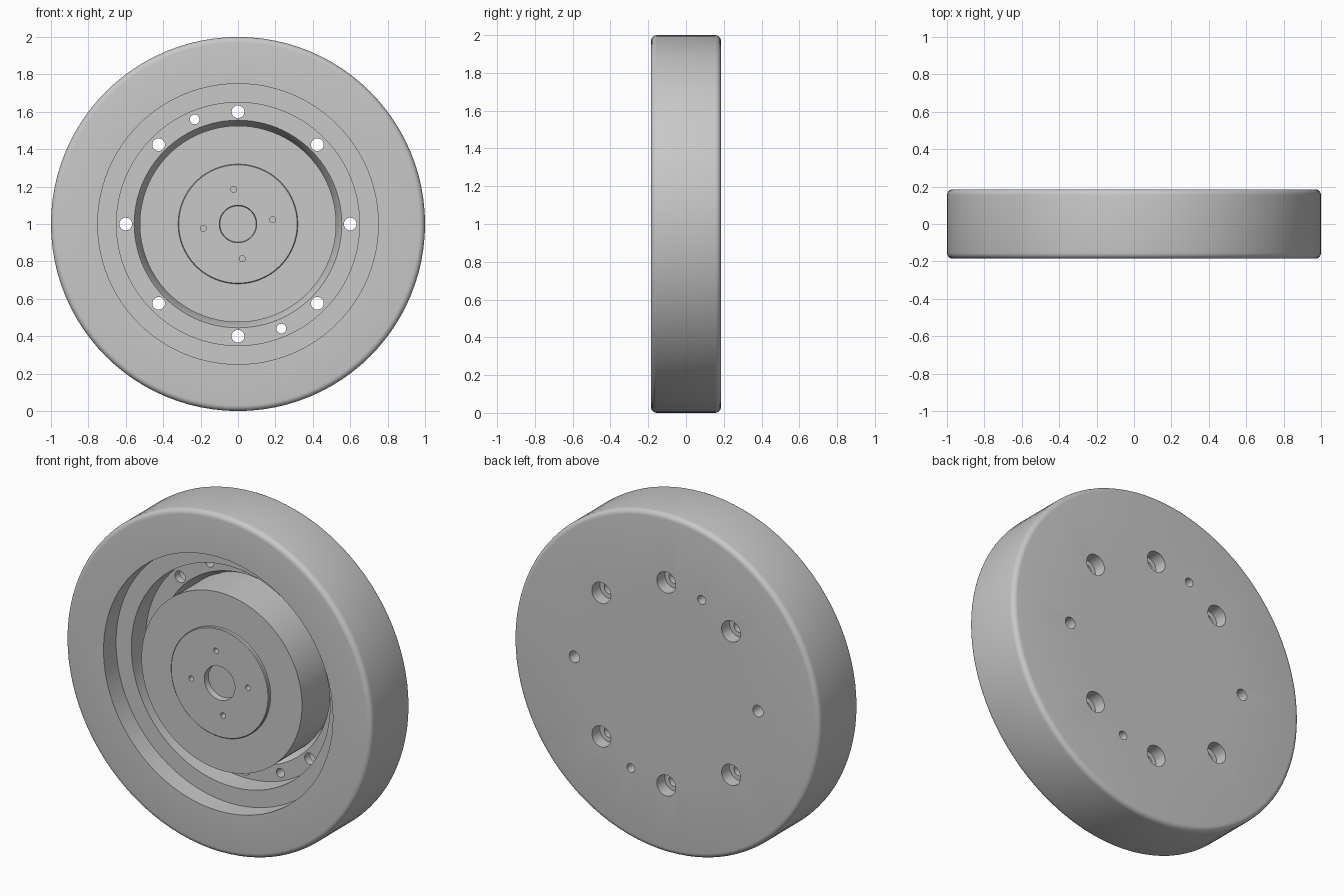
import bpy, bmesh, math
from mathutils import Matrix, Vector

cube = bpy.data.objects.get("Cube")
if cube:
    bpy.data.objects.remove(cube, do_unlink=True)

steel = bpy.data.materials.new("plain_grey_steel")
steel.use_nodes = True
grey = (0.58, 0.58, 0.58, 1)
steel.diffuse_color = grey
steel.node_tree.nodes["Principled BSDF"].inputs["Base Color"].default_value = grey

CENTRE = Vector((0, 0, 1))
BACK = 0.185


def lathe(bm, profile, steps, centre=CENTRE):
    """Turn a closed (radius, y) outline about the y axis through centre."""
    verts = [bm.verts.new((r, y, 0)) for r, y in profile]
    edges = [bm.edges.new((verts[i - 1], verts[i])) for i in range(len(verts))]
    made = bmesh.ops.spin(bm, geom=verts + edges, cent=(0, 0, 0), axis=(0, 1, 0),
                          angle=math.tau, steps=steps, use_merge=False)
    del made
    new = [v for v in bm.verts if not v.tag]
    bmesh.ops.translate(bm, verts=new, vec=centre)
    bmesh.ops.remove_doubles(bm, verts=new, dist=1e-5)
    bmesh.ops.dissolve_degenerate(bm, edges=bm.edges[:], dist=1e-6)
    for v in bm.verts:
        v.tag = True


def finish(name, bm):
    bmesh.ops.recalc_face_normals(bm, faces=bm.faces[:])
    mesh = bpy.data.meshes.new(name)
    bm.to_mesh(mesh)
    bm.free()
    mesh.materials.append(steel)
    obj = bpy.data.objects.new(name, mesh)
    bpy.context.collection.objects.link(obj)
    return obj


def rod(radius, y0, y1):
    return [(0, y0), (radius, y0), (radius, y1), (0, y1)]


def polar(radius, degrees):
    a = math.radians(degrees)
    return CENTRE + Vector((radius * math.cos(a), 0, radius * math.sin(a)))


def drill(obj, cutter):
    """Subtract the cutter, apply, then discard it."""
    cutter.hide_render = True
    mod = obj.modifiers.new("holes", 'BOOLEAN')
    mod.operation, mod.solver, mod.object = 'DIFFERENCE', 'EXACT', cutter
    bpy.context.view_layer.objects.active = obj
    bpy.ops.object.modifier_apply(modifier=mod.name)
    bpy.data.objects.remove(cutter, do_unlink=True)


def smooth(obj):
    bpy.ops.object.select_all(action='DESELECT')
    obj.select_set(True)
    bpy.context.view_layer.objects.active = obj
    bpy.ops.object.shade_smooth_by_angle(angle=math.radians(30))


# Outer ring: rounded rim, stepped front bore and tapered relief groove
FILLET = 0.03


def corner(y, start):
    side = math.copysign(BACK - FILLET, y)
    return [(1 - FILLET + FILLET * math.cos(math.radians(start + 18 * i)),
             side + FILLET * math.sin(math.radians(start + 18 * i))) for i in range(6)]


bm = bmesh.new()
lathe(bm, [(0.525, BACK), (0.525, 0.12), (0.555, 0.065), (0.65, 0.065),
           (0.65, -0.068), (0.75, -0.068), (0.75, -BACK)]
      + corner(-1, -90) + corner(1, 0), 96)
outer_ring = finish("outer_ring", bm)

# Bolt holes: six counterbored from the back, two plain, two small dowel holes
bm = bmesh.new()
for i in range(8):
    plain = i % 4 == 0
    outline = rod(0.034, -0.1, 0.3) if plain else [
        (0, -0.1), (0.034, -0.1), (0.034, 0.11), (0.062, 0.11), (0.062, 0.3), (0, 0.3)]
    lathe(bm, outline, 32, polar(0.6, 45 * i))
for angle in (112.5, 292.5):
    lathe(bm, rod(0.026, -0.1, 0.3), 24, polar(0.605, angle))
drill(outer_ring, finish("bolt_hole_cutter", bm))
smooth(outer_ring)

# Hub with a raised centre boss and a shallow central recess
HUB, BOSS = -0.152, -0.172
bm = bmesh.new()
lathe(bm, [(0, BACK), (0.525, BACK), (0.525, HUB), (0.32, HUB), (0.32, BOSS + 0.004),
           (0.316, BOSS), (0.1, BOSS), (0.097, BOSS + 0.035), (0, BOSS + 0.035)], 96)
hub = finish("hub", bm)

# Four blind screw holes in the boss
bm = bmesh.new()
for i in range(4):
    lathe(bm, rod(0.016, -0.3, BOSS + 0.05), 20, polar(0.187, 97 + 90 * i))
drill(hub, finish("screw_hole_cutter", bm))
smooth(hub)
